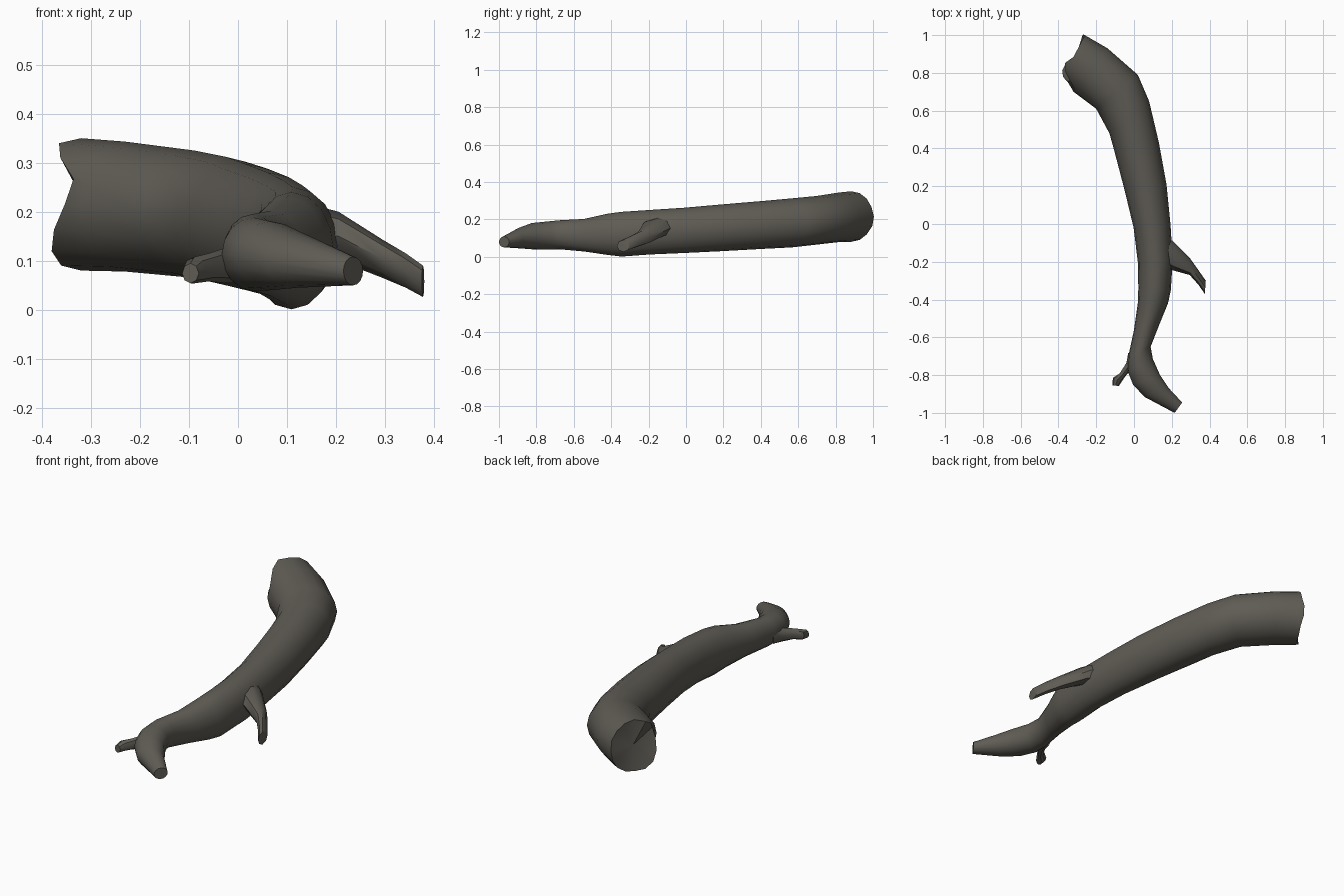
import bpy, bmesh, math
from mathutils import Vector

# Dark weathered bark
bark = bpy.data.materials.new("bark")
bark.diffuse_color = (0.115, 0.107, 0.09, 1)


def limb(name, stations, sides, wobble=None, dent=0.0):
    """Loft elliptical rings; each station = left x,y, right x,y, low z, high z."""
    bm = bmesh.new()
    rings, mids = [], []
    for lx, ly, rx, ry, lo, hi in stations:
        mid = Vector(((lx + rx) / 2, (ly + ry) / 2, (lo + hi) / 2))
        side = Vector(((rx - lx) / 2, (ry - ly) / 2, 0))
        out = Vector((-side.y, side.x, 0)).normalized()
        ring = []
        for i in range(sides):
            a = 2 * math.pi * i / sides
            p = mid + side * math.cos(a) + Vector((0, 0, (hi - lo) / 2 * math.sin(a)))
            if not rings and wobble:
                p += out * wobble[i]
            ring.append(bm.verts.new(p))
        rings.append(ring)
        mids.append((mid, out))
    for a, b in zip(rings, rings[1:]):
        for i in range(sides):
            j = (i + 1) % sides
            bm.faces.new((a[i], a[j], b[j], b[i]))
    # broken end (slightly dented fan) and flat tip
    mid, out = mids[0]
    c = bm.verts.new(mid - out * dent)
    for i in range(sides):
        bm.faces.new((c, rings[0][(i + 1) % sides], rings[0][i]))
    bm.faces.new(rings[-1])
    bmesh.ops.recalc_face_normals(bm, faces=bm.faces)
    me = bpy.data.meshes.new(name)
    bm.to_mesh(me)
    bm.free()
    me.materials.append(bark)
    ob = bpy.data.objects.new(name, me)
    bpy.context.collection.objects.link(ob)
    bpy.ops.object.select_all(action='DESELECT')
    ob.select_set(True)
    bpy.context.view_layer.objects.active = ob
    bpy.ops.object.shade_smooth_by_angle(angle=math.radians(40))
    return ob


# Main log, thick broken end first, thin hooked tip last
limb("log", [
    (-0.380, 0.77, -0.26, 1.00, 0.08, 0.35),
    (-0.320, 0.70, -0.14, 0.93, 0.078, 0.343),
    (-0.200, 0.61, 0.02, 0.79, 0.065, 0.325),
    (-0.130, 0.48, 0.08, 0.65, 0.05, 0.312),
    (-0.105, 0.39, 0.132, 0.43, 0.042, 0.298),
    (-0.050, 0.18, 0.172, 0.21, 0.03, 0.28),
    (-0.002, -0.02, 0.193, 0.00, 0.02, 0.262),
    (0.020, -0.20, 0.205, -0.19, 0.012, 0.25),
    (0.023, -0.34, 0.195, -0.35, 0.001, 0.24),
    (0.020, -0.42, 0.18, -0.42, 0.01, 0.23),
    (0.000, -0.56, 0.135, -0.53, 0.028, 0.202),
    (-0.03, -0.70, 0.088, -0.65, 0.04, 0.195),
    (-0.033, -0.78, 0.10, -0.715, 0.038, 0.188),
    (-0.005, -0.85, 0.138, -0.80, 0.04, 0.18),
    (0.055, -0.915, 0.185, -0.87, 0.045, 0.155),
    (0.215, -1.00, 0.255, -0.945, 0.05, 0.108),
], 16, wobble=[0.01, 0, 0, 0, 0, 0.025, 0, -0.045,
               -0.03, 0.0, 0.02, 0.02, 0.0, 0, 0, 0.01], dent=0.01)

# Larger stub on the right side
limb("right_stub", [
    (0.12, -0.20, 0.14, -0.04, 0.10, 0.22),
    (0.205, -0.245, 0.205, -0.09, 0.10, 0.20),
    (0.295, -0.27, 0.295, -0.18, 0.065, 0.143),
    (0.340, -0.32, 0.345, -0.25, 0.045, 0.115),
    (0.375, -0.37, 0.38, -0.30, 0.026, 0.09),
], 8)

# Small stub on the left near the tip
limb("left_stub", [
    (-0.03, -0.68, 0.02, -0.73, 0.055, 0.13),
    (-0.040, -0.735, -0.02, -0.775, 0.055, 0.125),
    (-0.075, -0.79, -0.045, -0.805, 0.058, 0.115),
    (-0.112, -0.815, -0.065, -0.835, 0.054, 0.108),
    (-0.114, -0.855, -0.08, -0.857, 0.054, 0.095),
], 8)
